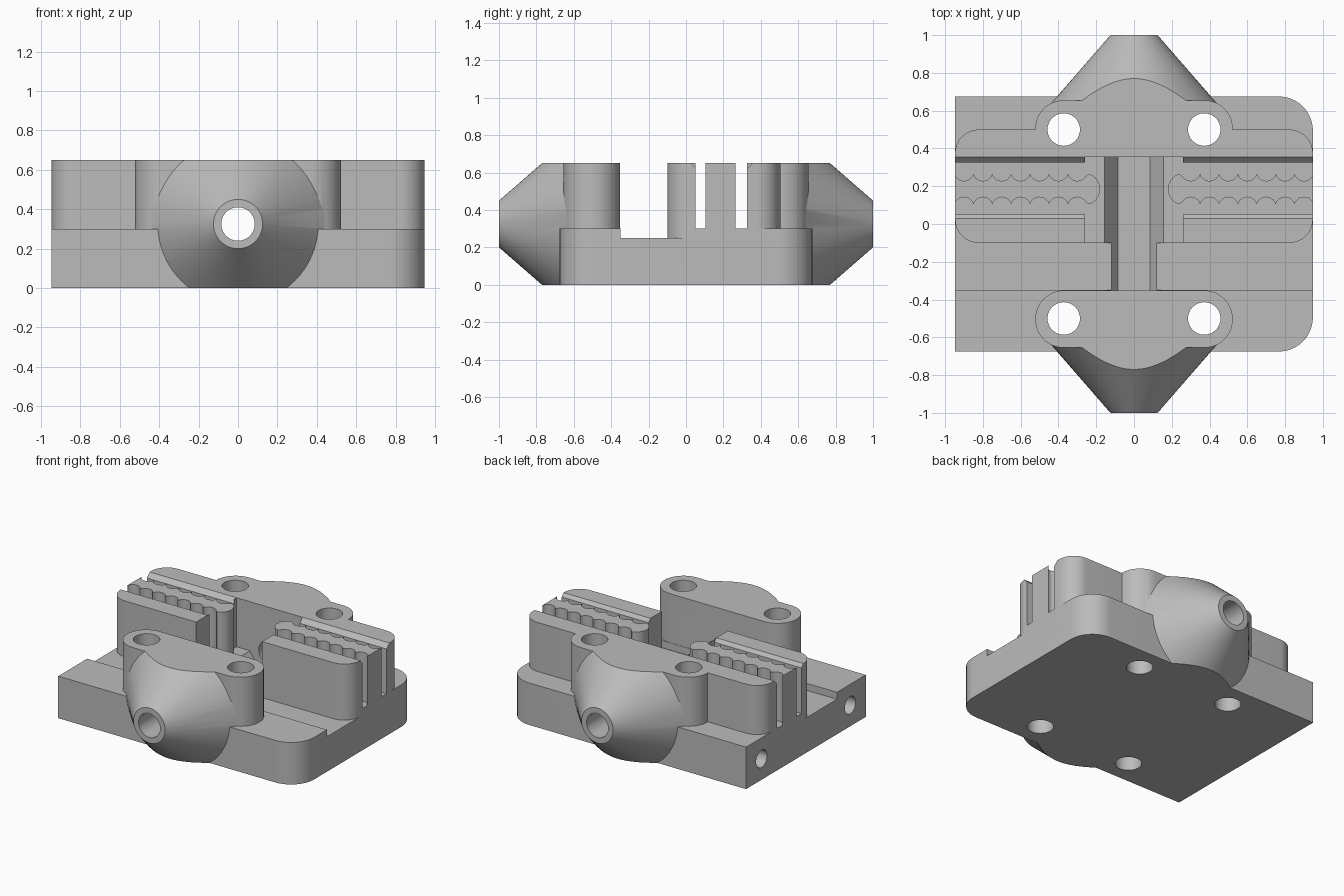
import bpy, bmesh
from math import pi, sin, cos, asin, radians
from mathutils import Matrix

old = bpy.data.objects.get("Cube")
if old:
    bpy.data.objects.remove(old, do_unlink=True)

grey = bpy.data.materials.new("light_grey")
grey.use_nodes = True
GREY = (0.5, 0.5, 0.5, 1)
grey.diffuse_color = GREY
grey.node_tree.nodes["Principled BSDF"].inputs["Base Color"].default_value = GREY

HALF = 0.947    # half width of the plate
TOP = 0.65      # top of the raised parts
DECK = 0.3      # top of the plate
AXIS = 0.325    # height of the cone axis


def make(name, bm):
    bmesh.ops.recalc_face_normals(bm, faces=bm.faces)
    mesh = bpy.data.meshes.new(name)
    bm.to_mesh(mesh)
    bm.free()
    obj = bpy.data.objects.new(name, mesh)
    bpy.context.collection.objects.link(obj)
    return obj


def prism(name, points, lo, hi, matrix=Matrix()):
    """Extrude a flat outline from lo to hi along z, then transform it."""
    bm = bmesh.new()
    face = bm.faces.new([bm.verts.new((x, y, lo)) for x, y in points])
    ext = bmesh.ops.extrude_face_region(bm, geom=[face])["geom"]
    verts = [v for v in ext if isinstance(v, bmesh.types.BMVert)]
    bmesh.ops.translate(bm, verts=verts, vec=(0, 0, hi - lo))
    bmesh.ops.transform(bm, matrix=matrix, verts=bm.verts)
    return make(name, bm)


def arc(cx, cy, r, a0, a1, n=12):
    return [(cx + r * cos(radians(a0 + (a1 - a0) * i / n)),
             cy + r * sin(radians(a0 + (a1 - a0) * i / n))) for i in range(n + 1)]


def rounded(x0, x1, y0, y1, left, right):
    """Rectangle outline with its own corner radius on each side."""
    pts = []
    for x, y, r, sx, sy, a in ((x1, y0, right, -1, 1, -90), (x1, y1, right, -1, -1, 0),
                               (x0, y1, left, 1, -1, 90), (x0, y0, left, 1, 1, 180)):
        pts += arc(x + sx * r, y + sy * r, r, a, a + 90) if r else [(x, y)]
    return pts


def box(x0, x1, y0, y1, z0, z1):
    return prism("cutter", rounded(x0, x1, y0, y1, 0, 0), z0, z1)


def cone(name, r1, r2, y0, y1, x=0, z=AXIS, seg=64):
    """Round part along y, from y0 (radius r1) to y1 (radius r2)."""
    bm = bmesh.new()
    bmesh.ops.create_cone(bm, cap_ends=True, segments=seg, radius1=r1, radius2=r2, depth=abs(y1 - y0))
    turn = Matrix.Rotation(-pi / 2 if y1 > y0 else pi / 2, 4, 'X')
    bmesh.ops.transform(bm, matrix=Matrix.Translation((x, (y0 + y1) / 2, z)) @ turn, verts=bm.verts)
    return make(name, bm)


def combine(obj, tool, operation):
    mod = obj.modifiers.new("combine", 'BOOLEAN')
    mod.operation, mod.solver, mod.object = operation, 'EXACT', tool
    graph = bpy.context.evaluated_depsgraph_get()
    mesh = bpy.data.meshes.new_from_object(obj.evaluated_get(graph))
    obj.modifiers.clear()
    obj.data = mesh
    bpy.data.objects.remove(tool, do_unlink=True)


def cut(obj, tool):
    combine(obj, tool, 'DIFFERENCE')


def add(obj, tool):
    combine(obj, tool, 'UNION')


# Profiles drawn in (y, z) are extruded along x with this matrix
ALONG_X = Matrix(((0, 0, 1, 0), (1, 0, 0, 0), (0, 1, 0, 0), (0, 0, 0, 1)))
# Profiles drawn in (x, z) are extruded along y with this matrix
ALONG_Y = Matrix(((1, 0, 0, 0), (0, 0, 1, 0), (0, 1, 0, 0), (0, 0, 0, 1)))

# Plate with rounded left corners and a shallow trench
body = prism("carriage_body", rounded(-HALF, HALF, -0.675, 0.675, 0, 0.18), 0, DECK)
cut(body, box(-1, 1, -0.35, 0.02, 0.25, 0.5))

# Raised belt block, hollowed by the middle bay and the belt bay
add(body, prism("belt_block", rounded(-HALF, HALF, -0.1, 0.5, 0.125, 0.125), 0.1, TOP))
cut(body, box(-0.26, 0.26, -0.2, 0.355, DECK, 1))
cut(body, box(-1, 1, 0.05, 0.325, DECK, 1))

# End bosses with their cones
for s in (-1, 1):
    ys = sorted((s * 0.352, s * 0.655))
    outline = rounded(-0.523, 0.523, *ys, 0.151, 0.151)
    if s > 0:    # rear boss is square where it joins the belt block
        outline = arc(0.372, 0.504, 0.151, 0, 90) + arc(-0.372, 0.504, 0.151, 90, 180)
        outline += [(-0.523, 0.355), (0.523, 0.355)]
        outline = [p if p[1] > 0.4 else (p[0] * 0.8, p[1]) for p in outline]
    add(body, prism("boss", outline, 0.1, TOP))
    nose = cone("nose", 0.473, 0.125, s * 0.6, s)
    combine(nose, box(-1, 1, -2, 2, 0, TOP), 'INTERSECT')
    add(body, nose)

# Belt bay again, so that it stays open in front of the rear boss
for s in (-1, 1):
    x0, x1 = sorted((s * 0.26, s * 1.1))
    cut(body, box(x0, x1, 0.05, 0.325, DECK, 1))
    # Chamfered lips of the belt bay
    lip = [(0.02, 0.66), (0.06, 0.66), (0.06, 0.615)]
    cut(body, prism("cutter", lip, x0, x1, ALONG_X))
    lip = [(0.365, 0.66), (0.315, 0.66), (0.315, 0.608)]
    cut(body, prism("cutter", lip, x0, x1, ALONG_X))

# Trapezoid groove and the bore through both cones
groove = [(-0.085, 0.2), (0.085, 0.2), (0.19, 0.35), (-0.19, 0.35)]
cut(body, prism("cutter", groove, -0.352, 0.355, ALONG_Y))
cut(body, cone("cutter", 0.085, 0.085, -1.1, 1.1, seg=48))

# Upright screw holes and blind rod holes
for y in (-0.5, 0.5):
    for x in (-0.372, 0.372):
        cut(body, prism("cutter", arc(x, y, 0.086, 0, 350, 35), -0.1, 1))
    cut(body, prism("cutter", arc(y, 0.15, 0.062, 0, 345, 23), -1.1, 0.75, ALONG_X))

# Toothed belt grips
half_angle = math_angle = 180 * asin(0.05 / 0.052) / pi
grips = []
for s, name in ((-1, "right_belt_grip"), (1, "left_belt_grip")):
    pts = []
    for i in range(7):
        pts += arc(0.9 - 0.1 * i, 0.28, 0.052, 270 + half_angle, 270 - half_angle, 10)[:-1]
    pts += arc(0.265, 0.185, 0.085, 108, 252, 16)
    for i in range(7):
        pts += arc(0.3 + 0.1 * i, 0.09, 0.052, 90 + half_angle, 90 - half_angle, 10)[1:]
    pts = [(s * min(x, HALF), y) for x, y in pts]
    grips.append(prism(name, pts, DECK, TOP))

for obj in [body] + grips:
    obj.data.materials.clear()
    obj.data.materials.append(grey)
    bpy.ops.object.select_all(action='DESELECT')
    obj.select_set(True)
    bpy.context.view_layer.objects.active = obj
    bpy.ops.object.shade_smooth_by_angle(angle=radians(30))
